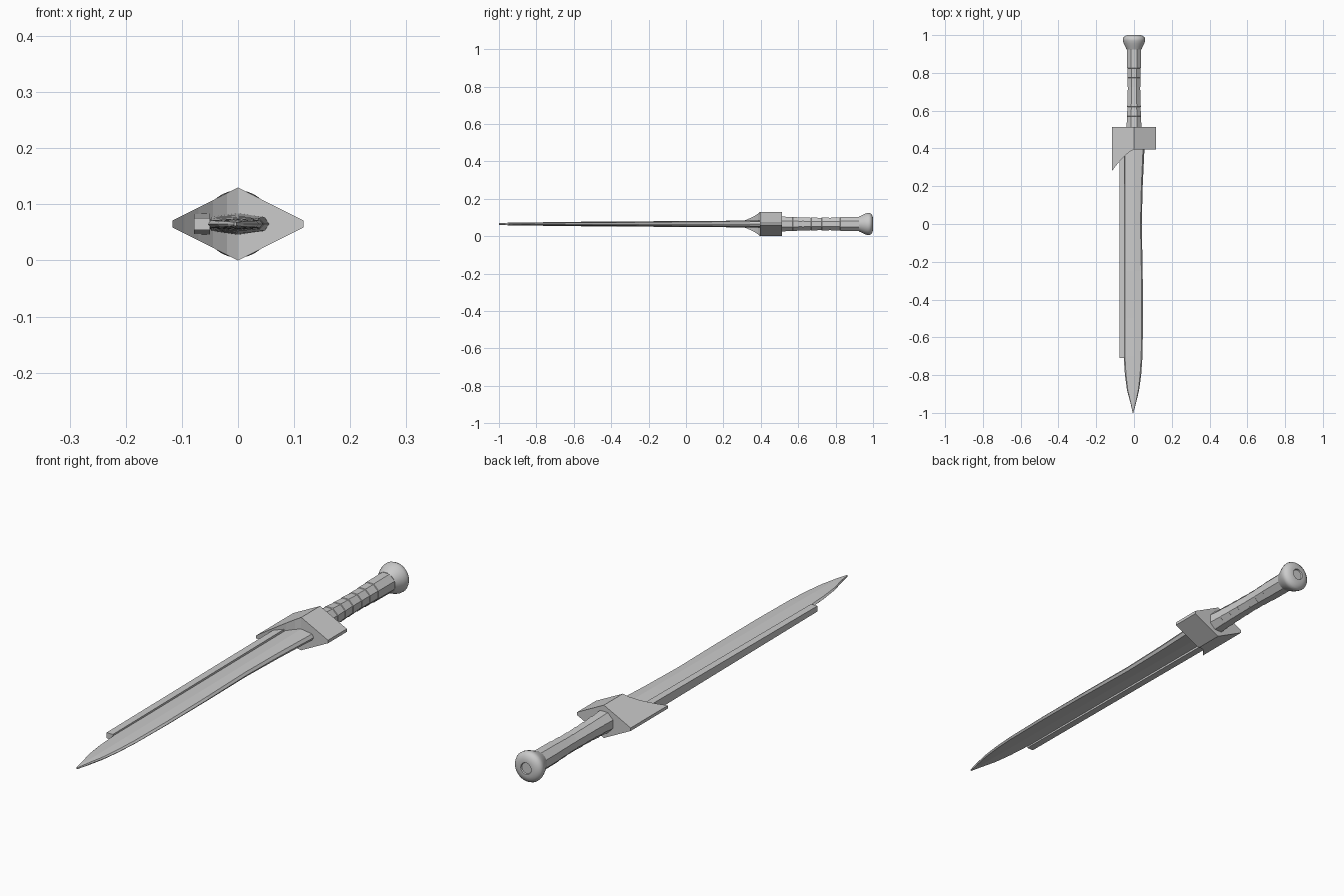
import bpy, bmesh, math

if "Cube" in bpy.data.objects:
    bpy.data.objects.remove(bpy.data.objects["Cube"])

ZC = 0.065  # height of the sword's centre line


def loft(name, rings, smooth=None):
    """Skin a list of equal-length point rings and cap both ends."""
    bm = bmesh.new()
    rows = [[bm.verts.new(p) for p in ring] for ring in rings]
    n = len(rows[0])
    for a, b in zip(rows, rows[1:]):
        for i in range(n):
            j = (i + 1) % n
            bm.faces.new((a[i], a[j], b[j], b[i]))
    bm.faces.new(rows[0])
    bm.faces.new(rows[-1])
    bmesh.ops.recalc_face_normals(bm, faces=bm.faces)
    me = bpy.data.meshes.new(name)
    bm.to_mesh(me)
    bm.free()
    ob = bpy.data.objects.new(name, me)
    bpy.context.collection.objects.link(ob)
    if smooth:
        bpy.ops.object.select_all(action='DESELECT')
        bpy.context.view_layer.objects.active = ob
        ob.select_set(True)
        bpy.ops.object.shade_smooth_by_angle(angle=math.radians(smooth))
    return ob


def circle(y, r, n):
    """Ring around the y axis with a flat side on top."""
    return [(r * math.cos(math.tau * (i + 0.5) / n), y,
             ZC + r * math.sin(math.tau * (i + 0.5) / n)) for i in range(n)]


# Blade: y, left edge, ridge x, right edge, half thickness at the ridge
blade = [(0.45, -0.055, 0, 0.056, 0.019), (0.39, -0.055, 0, 0.055, 0.019),
         (0.20, -0.055, 0, 0.046, 0.017), (0.0, -0.055, 0, 0.041, 0.015),
         (-0.25, -0.055, 0, 0.046, 0.013), (-0.50, -0.055, 0, 0.048, 0.011),
         (-0.70, -0.055, 0, 0.045, 0.010), (-0.80, -0.048, 0, 0.038, 0.009),
         (-0.88, -0.037, -0.001, 0.027, 0.008), (-0.95, -0.018, -0.003, 0.010, 0.007),
         (-1.0, -0.007, -0.005, -0.003, 0.004)]


def blade_ring(y, xl, xc, xr, h):
    b = 0.07 * (xr - xl)   # width of the cutting bevel
    e = 0.65 * h
    half = [(xl + b, e), (xc, h), (xr - b, e)]
    pts = [(xl, 0)] + half + [(xr, 0)] + [(x, -z) for x, z in reversed(half)]
    return [(x, y, ZC + z) for x, z in pts]


loft("blade", [blade_ring(*s) for s in blade])

# Raised bar along the back of the blade
loft("blade_spine", [[(-0.078, y, ZC - h), (-0.050, y, ZC - h),
                      (-0.050, y, ZC + h), (-0.078, y, ZC + h)]
                     for y, h in [(0.45, 0.019), (-0.71, 0.011)]])

# Guard: diamond block whose left half sweeps forward
guard = [(-0.117, 0.28), (-0.095, 0.309), (-0.07, 0.339), (-0.045, 0.365),
         (-0.02, 0.385), (0, 0.395), (0.117, 0.395)]


def guard_ring(x, front):
    h = 0.065 - 0.059 * abs(x) / 0.117
    return [(x, front, ZC - h), (x, 0.513, ZC - h),
            (x, 0.513, ZC + h), (x, front, ZC + h)]


loft("guard", [guard_ring(*s) for s in guard])

# Grip: stacked eight-sided segments with small steps
joints = [(0.505, 0.043), (0.57, 0.040), (0.62, 0.038), (0.67, 0.037),
          (0.725, 0.036), (0.775, 0.037), (0.825, 0.039), (0.94, 0.042)]
rings = []
for (y0, r0), (y1, r1) in zip(joints, joints[1:]):
    rings += [circle(y0 + 0.001, r0 + 0.001, 8), circle(y1 - 0.001, r1 - 0.001, 8)]
loft("grip", rings)

# Pommel: flared knob with a small sunken disc on the end
pommel = [(0.925, 0.040), (0.938, 0.046), (0.955, 0.054), (0.970, 0.059),
          (0.980, 0.060), (0.989, 0.056), (0.996, 0.046), (1.0, 0.034),
          (1.0, 0.023), (0.995, 0.021)]
loft("pommel", [circle(y, r, 32) for y, r in pommel], smooth=40)
